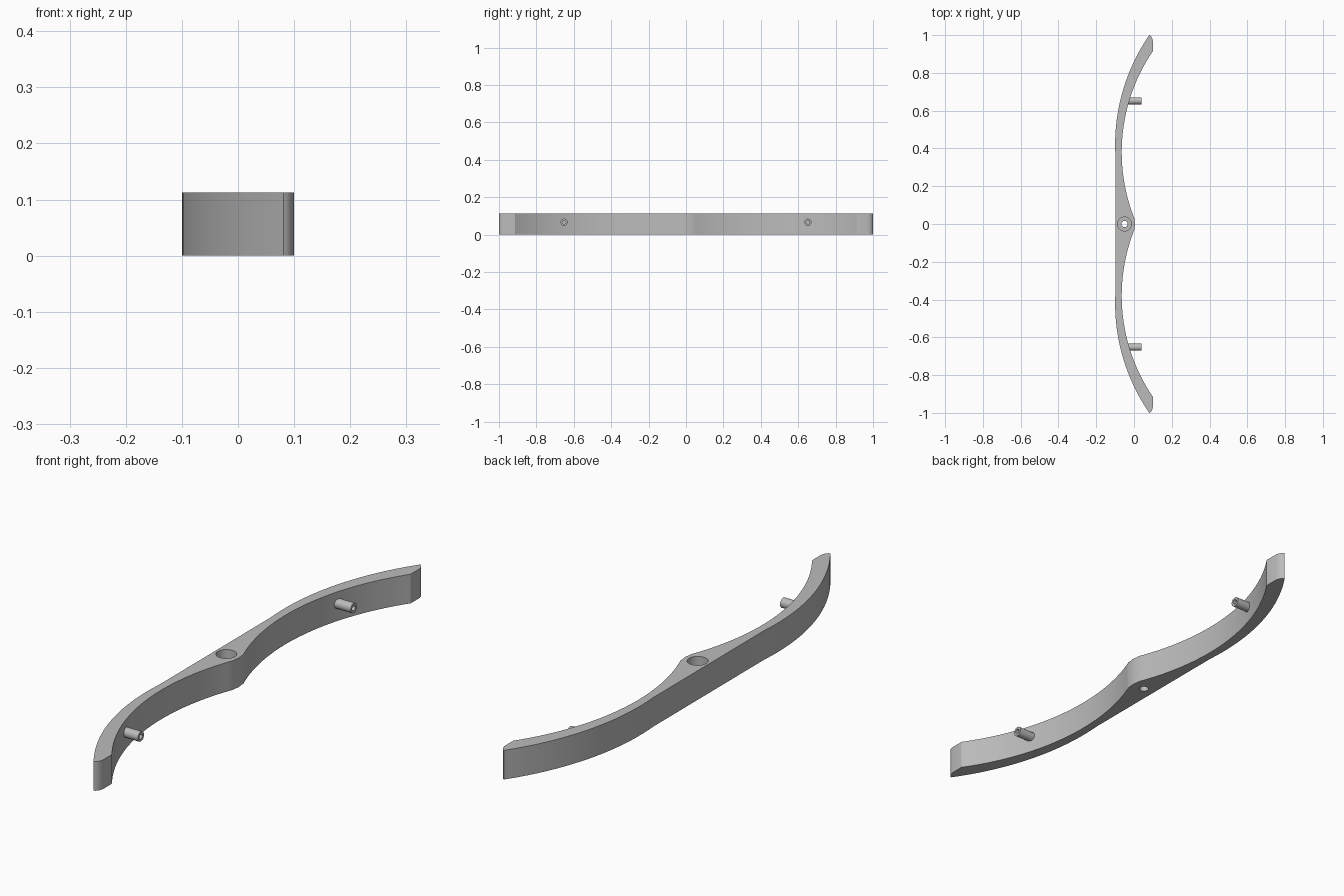
import bpy, bmesh, math

cube = bpy.data.objects.get("Cube")
if cube:
    bpy.data.objects.remove(cube, do_unlink=True)

HEIGHT = 0.113
grey = bpy.data.materials.new("satin_grey")
grey.use_nodes = True
grey.diffuse_color = (0.5, 0.5, 0.5, 1)
grey.node_tree.nodes["Principled BSDF"].inputs["Base Color"].default_value = (0.5, 0.5, 0.5, 1)


def arc(cx, cy, r, y0, y1, n):
    """Points on the -x side of a circle, from y0 to y1."""
    a0, a1 = (math.asin((y - cy) / r) for y in (y0, y1))
    angles = [a0 + (a1 - a0) * i / n for i in range(n + 1)]
    return [(cx - r * math.cos(a), cy + r * math.sin(a)) for a in angles]


def extrude_profile(name, points, height):
    bm = bmesh.new()
    face = bm.faces.new([bm.verts.new((x, y, 0)) for x, y in points])
    top = bmesh.ops.extrude_face_region(bm, geom=[face])["geom"]
    bmesh.ops.translate(bm, vec=(0, 0, height),
                        verts=[v for v in top if isinstance(v, bmesh.types.BMVert)])
    bmesh.ops.recalc_face_normals(bm, faces=bm.faces)
    mesh = bpy.data.meshes.new(name)
    bm.to_mesh(mesh)
    bm.free()
    obj = bpy.data.objects.new(name, mesh)
    bpy.context.collection.objects.link(obj)
    mesh.materials.append(grey)
    return obj


def cylinder(name, radius, depth, location, along_x=False):
    bpy.ops.mesh.primitive_cylinder_add(
        vertices=32, radius=radius, depth=depth, location=location,
        rotation=(0, math.pi / 2 if along_x else 0, 0))
    obj = bpy.context.object
    obj.name = name
    obj.data.materials.append(grey)
    return obj


def cut(target, cutter):
    mod = target.modifiers.new("cut_" + cutter.name, 'BOOLEAN')
    mod.operation = 'DIFFERENCE'
    mod.solver = 'EXACT'
    mod.object = cutter
    cutter.hide_render = True
    cutter.hide_set(True)


def smooth(obj):
    bpy.ops.object.select_all(action='DESELECT')
    obj.select_set(True)
    bpy.context.view_layer.objects.active = obj
    bpy.ops.object.shade_smooth_by_angle(angle=math.radians(25))


# Bowed bar: outer arc, blunt tip, inner arc and rounded nose, mirrored in y
outer = arc(0.92, 0.42, 1.02, 0.34, 1.0, 28)
tip = [(0.088, 0.996), (0.096, 0.985), (0.1, 0.97), (0.1, 0.915)]
inner = arc(0.885, 0.38, 0.95, 0.915, 0.03, 40)[1:]
nose = [(0.002, 0.018), (0.004, 0.008)]
half = outer + tip + inner + nose
bar = extrude_profile("bowed_bar", half + [(x, -y) for x, y in reversed(half)], HEIGHT)

# Stepped bolt hole at the middle
cut(bar, cylinder("counterbore_cutter", 0.037, 0.1, (-0.05, 0, 0.08)))
cut(bar, cylinder("bolt_hole_cutter", 0.017, 0.4, (-0.05, 0, 0.05)))
smooth(bar)

# Hollow pegs on the inner side
for side, y in (("left_end", 0.652), ("right_end", -0.652)):
    peg = cylinder("peg_" + side, 0.019, 0.09, (-0.005, y, 0.066), True)
    cut(peg, cylinder("peg_bore_cutter_" + side, 0.01, 0.08, (0.02, y, 0.066), True))
    smooth(peg)
